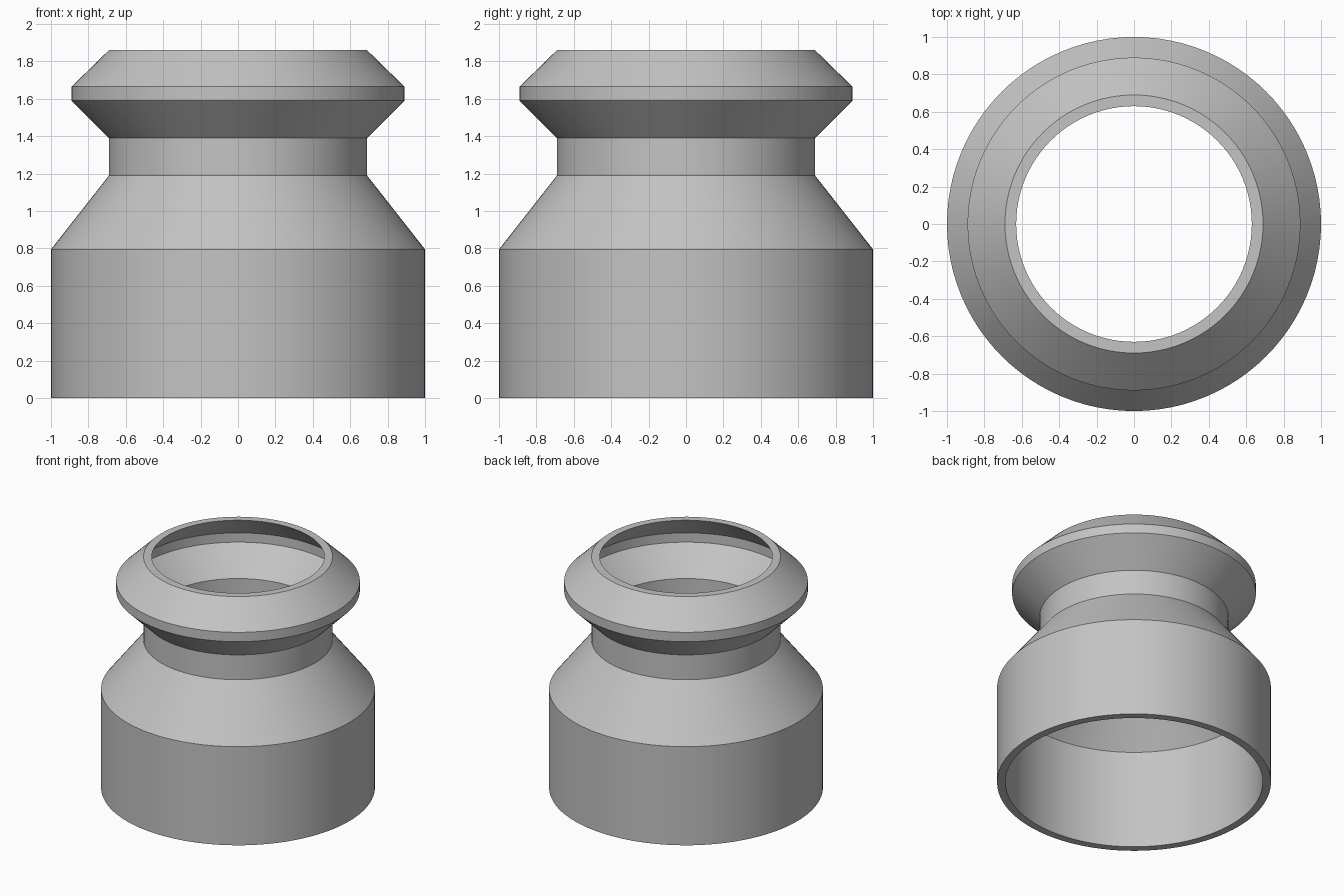
import bpy
import bmesh
import math

default = bpy.data.objects.get("Cube")
if default:
    bpy.data.objects.remove(default, do_unlink=True)

WALL = 0.06
SEGMENTS = 96

# Plain grey material
grey = bpy.data.materials.new("grey")
grey.use_nodes = True
colour = (0.55, 0.55, 0.55, 1)
grey.diffuse_color = colour
grey.node_tree.nodes["Principled BSDF"].inputs["Base Color"].default_value = colour

# Outer profile (radius, height): body, shoulder, neck, flared collar
outer = [(1.0, 0), (1.0, 0.795), (0.69, 1.19), (0.69, 1.39),
         (0.89, 1.59), (0.89, 1.665), (0.69, 1.86)]
# The bore follows the outside at a constant wall width
inner = [(r - WALL, z) for r, z in reversed(outer)]
profile = outer + inner

# Revolve the closed profile around the z axis
bm = bmesh.new()
verts = [bm.verts.new((r, 0, z)) for r, z in profile]
edges = [bm.edges.new((v, verts[(i + 1) % len(verts)])) for i, v in enumerate(verts)]
bmesh.ops.spin(bm, geom=verts + edges, cent=(0, 0, 0), axis=(0, 0, 1),
               angle=math.tau, steps=SEGMENTS, use_merge=False)
bmesh.ops.remove_doubles(bm, verts=bm.verts[:], dist=1e-4)
bmesh.ops.recalc_face_normals(bm, faces=bm.faces[:])
mesh = bpy.data.meshes.new("hollow_adapter")
bm.to_mesh(mesh)
bm.free()
mesh.materials.append(grey)

adapter = bpy.data.objects.new("hollow_adapter", mesh)
bpy.context.collection.objects.link(adapter)

# Smooth around the circumference, crisp at the profile corners
bpy.ops.object.select_all(action="DESELECT")
adapter.select_set(True)
bpy.context.view_layer.objects.active = adapter
bpy.ops.object.shade_smooth_by_angle(angle=math.radians(25))
